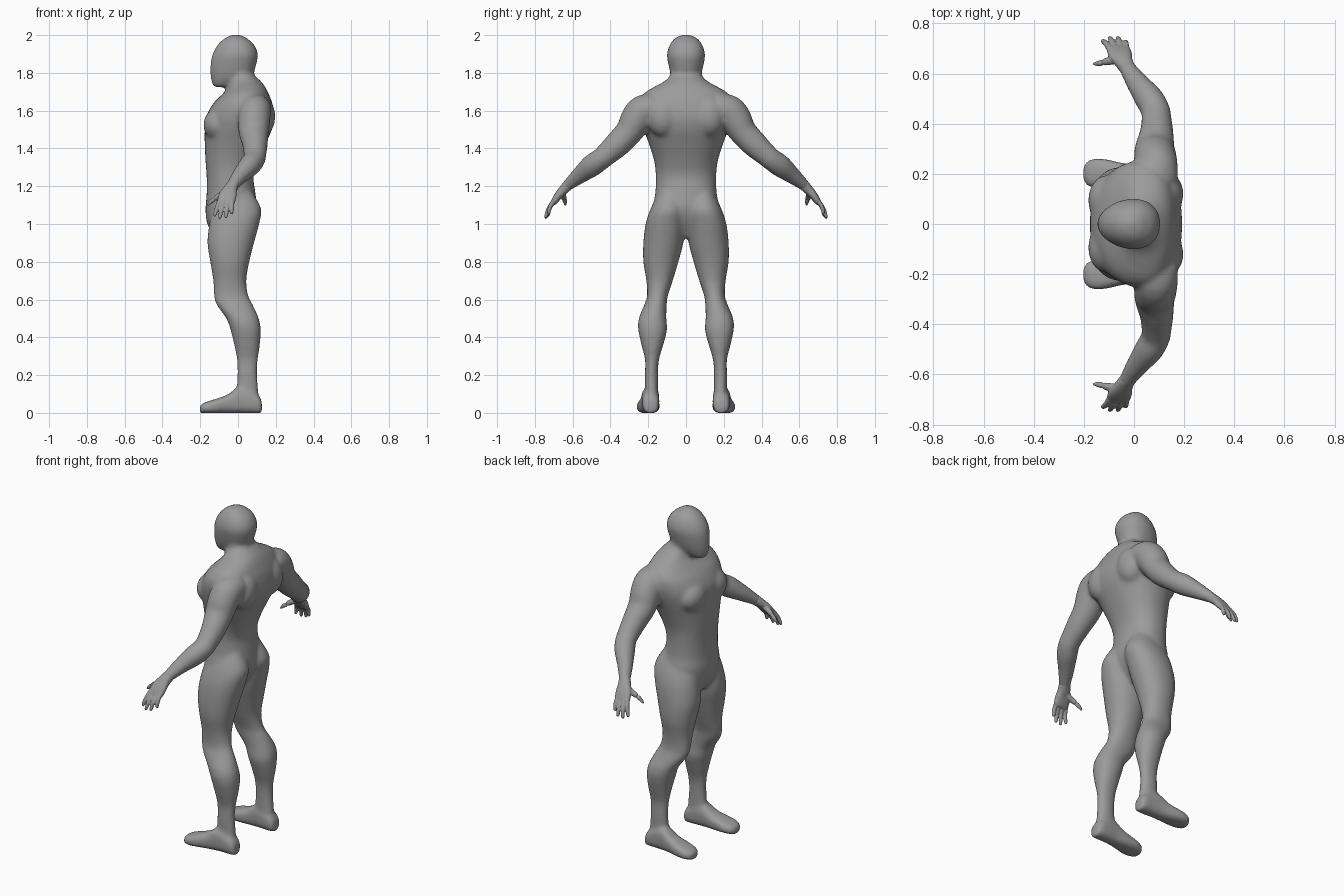
import bpy, bmesh, math
from mathutils import Vector

SIDES = (1, -1)
X, Y, Z = Vector((1, 0, 0)), Vector((0, 1, 0)), Vector((0, 0, 1))

grey = bpy.data.materials.new("neutral grey")
grey.diffuse_color = (0.33, 0.33, 0.33, 1)


def refine(rows, steps=4):
    """Smoothly interpolate a list of section rows."""
    out = []
    for i in range(len(rows) - 1):
        p0, p1 = rows[max(i - 1, 0)], rows[i]
        p2, p3 = rows[i + 1], rows[min(i + 2, len(rows) - 1)]
        for k in range(steps):
            t = k / steps
            out.append([0.5 * (2 * b + (c - a) * t + (2 * a - 5 * b + 4 * c - d) * t * t
                               + (3 * b - a - 3 * c + d) * t ** 3)
                        for a, b, c, d in zip(p0, p1, p2, p3)])
    return out + [list(rows[-1])]


def loft(bm, rings, power=2.0, egg=0.0, n=32):
    """Skin closed super-ellipse rings given as (centre, u, v, ru, rv)."""
    loops = []
    for c, u, v, ru, rv in rings:
        loop = []
        for i in range(n):
            a = 2 * math.pi * i / n
            ca, sa = math.cos(a), math.sin(a)
            cu = math.copysign(abs(ca) ** (2 / power), ca)
            sv = math.copysign(abs(sa) ** (2 / power), sa) * (1 + egg * ca)
            loop.append(bm.verts.new(c + u * ru * cu + v * rv * sv))
        loops.append(loop)
    faces = [bm.faces.new(loops[0]), bm.faces.new(loops[-1])]
    for a, b in zip(loops, loops[1:]):
        for i in range(n):
            j = (i + 1) % n
            faces.append(bm.faces.new((a[i], a[j], b[j], b[i])))
    bmesh.ops.recalc_face_normals(bm, faces=faces)


def upright(bm, rows, s=1, **kw):
    """Rows: z, front x, back x, inner y, outer y."""
    loft(bm, [(Vector(((f + b) / 2, s * (i + o) / 2, z)), X, Y, (b - f) / 2, (o - i) / 2)
              for z, f, b, i, o in refine(rows)], **kw)


def limb(bm, rows, s=1, **kw):
    """Rows: x, y, z, radius towards x, radius across."""
    rows = refine(rows)
    pts = [Vector((r[0], s * r[1], r[2])) for r in rows]
    rings = []
    for i, r in enumerate(rows):
        t = (pts[min(i + 1, len(pts) - 1)] - pts[max(i - 1, 0)]).normalized()
        ref = X if abs(t.x) < 0.8 else Z
        u = (ref - t * ref.dot(t)).normalized()
        rings.append((pts[i], u, t.cross(u), r[3], r[4]))
    loft(bm, rings, **kw)


def ball(bm, centre, radii):
    made = bmesh.ops.create_uvsphere(bm, u_segments=24, v_segments=16, radius=1)["verts"]
    for v in made:
        v.co = Vector([c + r * q for c, r, q in zip(centre, radii, v.co)])


def finish(name, bm, voxel, rounds):
    """Fuse the overlapping volumes into one smooth skin."""
    me = bpy.data.meshes.new(name)
    bm.to_mesh(me)
    bm.free()
    me.materials.append(grey)
    ob = bpy.data.objects.new(name, me)
    bpy.context.collection.objects.link(ob)
    fuse = ob.modifiers.new("fuse", 'REMESH')
    fuse.mode = 'VOXEL'
    fuse.voxel_size = voxel
    fuse.use_smooth_shade = True
    soft = ob.modifiers.new("soften", 'SMOOTH')
    soft.factor = 0.5
    soft.iterations = rounds
    return ob


body = bmesh.new()

# torso, from crotch to base of neck
torso = [(0.925, -0.12, 0.02, 0.035), (1.0, -0.163, 0.07, 0.13), (1.08, -0.172, 0.1, 0.175),
         (1.16, -0.166, 0.093, 0.163), (1.25, -0.166, 0.082, 0.16), (1.33, -0.172, 0.105, 0.168),
         (1.42, -0.176, 0.145, 0.195), (1.5, -0.176, 0.18, 0.225), (1.57, -0.168, 0.193, 0.245),
         (1.64, -0.13, 0.182, 0.25), (1.69, -0.08, 0.162, 0.225), (1.725, -0.05, 0.145, 0.17),
         (1.755, -0.045, 0.122, 0.115), (1.79, -0.04, 0.085, 0.08)]
upright(body, [(z, f, b, -w, w) for z, f, b, w in torso], power=2.2)

# neck and head
upright(body, [(z, -0.06, 0.082, -0.084, 0.084) for z in (1.62, 1.7, 1.78, 1.84)])
head = [(1.725, -0.125, -0.075, 0.03), (1.745, -0.138, 0.0, 0.052), (1.79, -0.146, 0.075, 0.078),
        (1.85, -0.145, 0.098, 0.094), (1.9, -0.135, 0.105, 0.1), (1.95, -0.107, 0.085, 0.085),
        (1.985, -0.068, 0.045, 0.056), (2.002, -0.03, 0.01, 0.02)]
upright(body, [(z, f, b, -w, w) for z, f, b, w in head], power=2.1, egg=0.12)

for s in SIDES:
    # chest muscle and shoulder blade
    ball(body, (-0.11, s * 0.095, 1.525), (0.073, 0.1, 0.085))
    ball(body, (0.12, s * 0.12, 1.57), (0.078, 0.09, 0.11))

    # leg
    upright(body, [(1.17, -0.1, 0.075, 0.03, 0.145), (1.08, -0.135, 0.123, 0.004, 0.188),
                   (1.0, -0.152, 0.112, 0.004, 0.214), (0.9, -0.162, 0.085, 0.014, 0.226),
                   (0.8, -0.147, 0.06, 0.04, 0.226), (0.7, -0.131, 0.044, 0.07, 0.21),
                   (0.62, -0.127, 0.055, 0.096, 0.206), (0.57, -0.112, 0.08, 0.102, 0.222),
                   (0.5, -0.062, 0.11, 0.104, 0.25), (0.44, -0.04, 0.121, 0.1, 0.253),
                   (0.36, -0.02, 0.116, 0.12, 0.236), (0.28, -0.006, 0.105, 0.143, 0.217),
                   (0.2, -0.003, 0.101, 0.148, 0.218), (0.1, -0.01, 0.11, 0.147, 0.217),
                   (0.04, -0.01, 0.11, 0.147, 0.222)], s, power=2.15)

    # foot: x, centre y, half width, height
    foot = [(0.127, 0.187, 0.025, 0.05), (0.112, 0.187, 0.042, 0.09), (0.05, 0.187, 0.046, 0.13),
            (0.0, 0.19, 0.047, 0.135), (-0.05, 0.193, 0.051, 0.1), (-0.1, 0.198, 0.058, 0.08),
            (-0.15, 0.202, 0.061, 0.064), (-0.188, 0.202, 0.048, 0.05), (-0.203, 0.2, 0.025, 0.036)]
    loft(body, [(Vector((x, s * y, h / 2 - 0.001)), Y, Z, w, h / 2 + 0.001)
                for x, y, w, h in refine(foot)], power=2.8)

    # arm
    limb(body, [(0.095, 0.16, 1.62, 0.08, 0.07), (0.09, 0.225, 1.6, 0.085, 0.085),
                (0.085, 0.265, 1.55, 0.085, 0.085), (0.083, 0.3, 1.49, 0.08, 0.074),
                (0.09, 0.36, 1.425, 0.068, 0.07), (0.09, 0.42, 1.37, 0.06, 0.061),
                (0.085, 0.455, 1.34, 0.058, 0.058), (0.06, 0.5, 1.308, 0.057, 0.06),
                (0.015, 0.56, 1.26, 0.045, 0.046), (-0.025, 0.62, 1.21, 0.034, 0.032),
                (-0.038, 0.642, 1.19, 0.033, 0.026)], s)

finish("body", body, 0.011, 8)

# hands
for s, name in zip(SIDES, ("right_hand", "left_hand")):
    hand = bmesh.new()
    limb(hand, [(-0.025, 0.62, 1.21, 0.031, 0.029), (-0.04, 0.645, 1.185, 0.036, 0.026),
                (-0.053, 0.672, 1.155, 0.046, 0.022), (-0.062, 0.695, 1.122, 0.047, 0.018),
                (-0.063, 0.703, 1.108, 0.04, 0.013)], s, power=2.4, n=24)
    # four fingers: base x, then tip position
    for bx, tip in ((-0.097, (-0.126, 0.733, 1.04)), (-0.074, (-0.098, 0.746, 1.028)),
                    (-0.051, (-0.065, 0.746, 1.032)), (-0.03, (-0.034, 0.73, 1.052))):
        base = Vector((bx, 0.696, 1.125))
        end = Vector(tip)
        knuckle = base.lerp(end, 0.5) + Vector((0, 0.006, 0.004))
        limb(hand, [(*base, 0.012, 0.014), (*knuckle, 0.0115, 0.0115),
                    (*base.lerp(end, 0.9), 0.0095, 0.0095), (*end, 0.004, 0.004)], s, n=12)
    # thumb
    limb(hand, [(-0.055, 0.655, 1.172, 0.018, 0.02), (-0.1, 0.65, 1.148, 0.016, 0.016),
                (-0.138, 0.641, 1.122, 0.012, 0.012), (-0.163, 0.638, 1.098, 0.005, 0.005)],
         s, n=12)
    finish(name, hand, 0.0045, 3)
